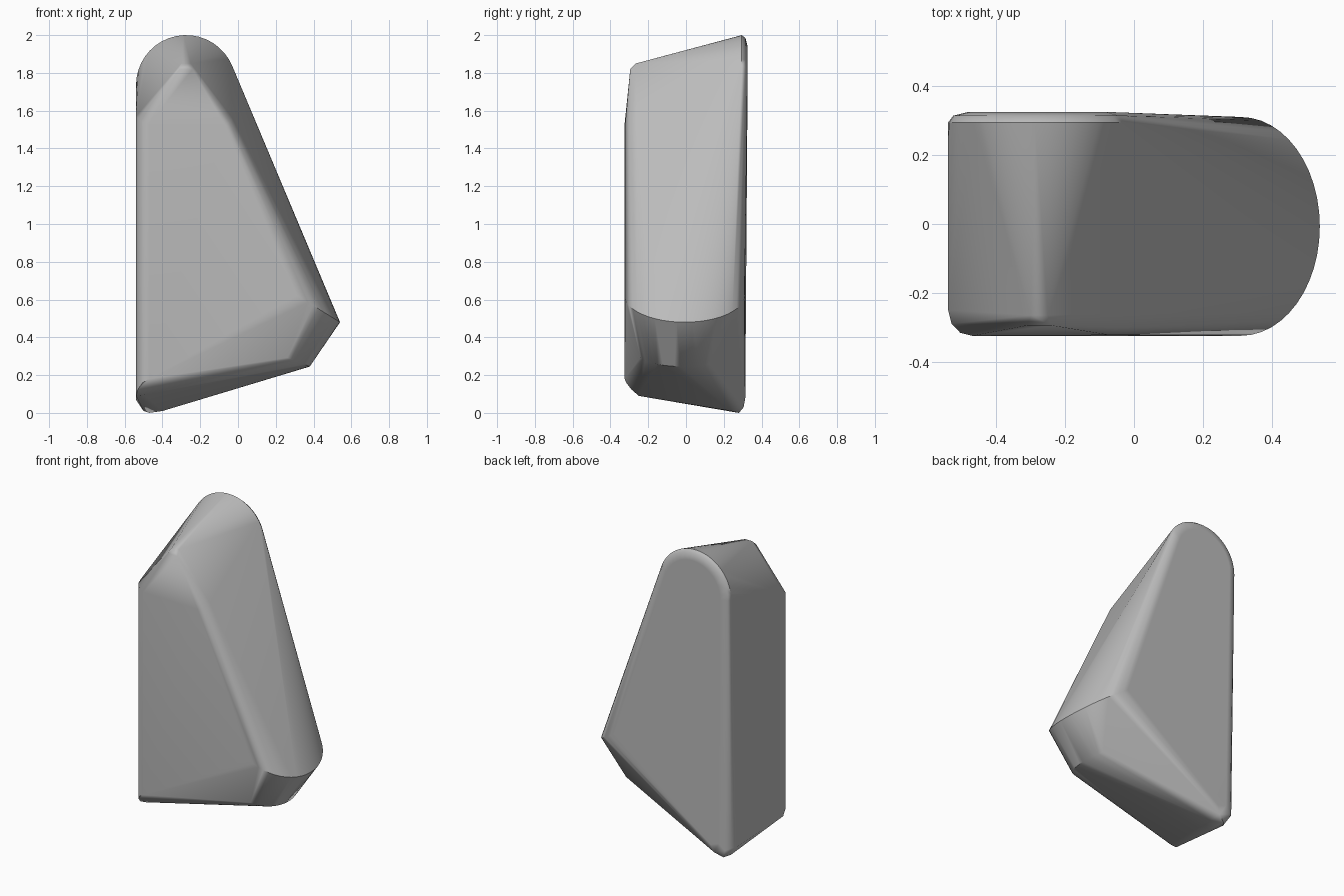
import bpy, bmesh
from math import radians, cos, sin

cube = bpy.data.objects.get("Cube")
if cube:
    bpy.data.objects.remove(cube, do_unlink=True)

grey = bpy.data.materials.new("stone grey")
grey.use_nodes = True
colour = (0.5, 0.5, 0.5, 1)
grey.diffuse_color = colour
grey.node_tree.nodes["Principled BSDF"].inputs["Base Color"].default_value = colour


def steps(start, end, count):
    return [radians(start + (end - start) * i / count) for i in range(count + 1)]


points = []

# Rounded back crown: full outline, then a soft step in to the flat back
for y, r in ((0.295, 0.265), (0.315, 0.25), (0.326, 0.205)):
    points += [(-0.275 + r * cos(a), y, 1.735 + r * sin(a)) for a in steps(23, 180, 18)]

# Nose: a tilted half ellipse above, a smaller one below
for a in steps(-90, 90, 24):
    x = 0.31 + 0.23 * cos(a)
    points.append((x, -0.007 + 0.318 * sin(a), 0.48 + 0.62 * (0.54 - x)))
for a in steps(-75, 35, 14):
    x = 0.22 + 0.16 * cos(a)
    points.append((x, -0.01 + 0.24 * sin(a), 0.245 + 0.4 * (0.38 - x)))

# Rounded upright left edges, (x, y, bottom z, top z)
for x, y, low, high in ((-0.54, -0.25, 0.09, 1.57), (-0.53, -0.29, 0.125, 1.56),
                        (-0.505, -0.316, 0.16, 1.54), (-0.47, -0.325, 0.18, 1.53),
                        (-0.54, 0.24, 0.07, 1.735)):
    points += [(x, y, low), (x, y, high)]

# Front peak and shoulder
points += [(-0.275 + s * w, y, z) for s in (-1, 1)
           for w, y, z in ((0.025, -0.265, 1.85), (0.035, -0.295, 1.82))]
points += [(-0.07, -0.323, 1.52), (-0.045, -0.3, 1.54), (-0.03, -0.26, 1.56)]

# Rounded foot at the back
points += [(-0.5, 0.24, 0.01), (-0.4, 0.24, 0.01), (-0.47, 0.28, 0.0),
           (-0.53, 0.28, 0.075), (-0.5, 0.305, 0.06), (-0.42, 0.305, 0.03),
           (-0.46, 0.314, 0.1), (-0.4, 0.314, 0.08), (-0.5, -0.25, 0.095)]

# Skin the edges into one solid
bm = bmesh.new()
for p in points:
    bm.verts.new(p)
hull = bmesh.ops.convex_hull(bm, input=bm.verts)
loose = {v for v in hull["geom_interior"] + hull["geom_unused"]
         if isinstance(v, bmesh.types.BMVert) and v.is_valid}
bmesh.ops.delete(bm, geom=list(loose), context="VERTS")
bmesh.ops.remove_doubles(bm, verts=bm.verts, dist=0.002)
bmesh.ops.dissolve_limit(bm, angle_limit=radians(1.5), verts=bm.verts, edges=bm.edges)
bmesh.ops.recalc_face_normals(bm, faces=bm.faces)

mesh = bpy.data.meshes.new("rock")
bm.to_mesh(mesh)
bm.free()
mesh.materials.append(grey)
rock = bpy.data.objects.new("rock", mesh)
bpy.context.collection.objects.link(rock)

# Smooth shading that keeps the nose edges crisp and the large faces flat
bpy.context.view_layer.objects.active = rock
rock.select_set(True)
bpy.ops.object.shade_smooth_by_angle(angle=radians(40))
soft = rock.modifiers.new("flat face shading", "WEIGHTED_NORMAL")
soft.keep_sharp = True
